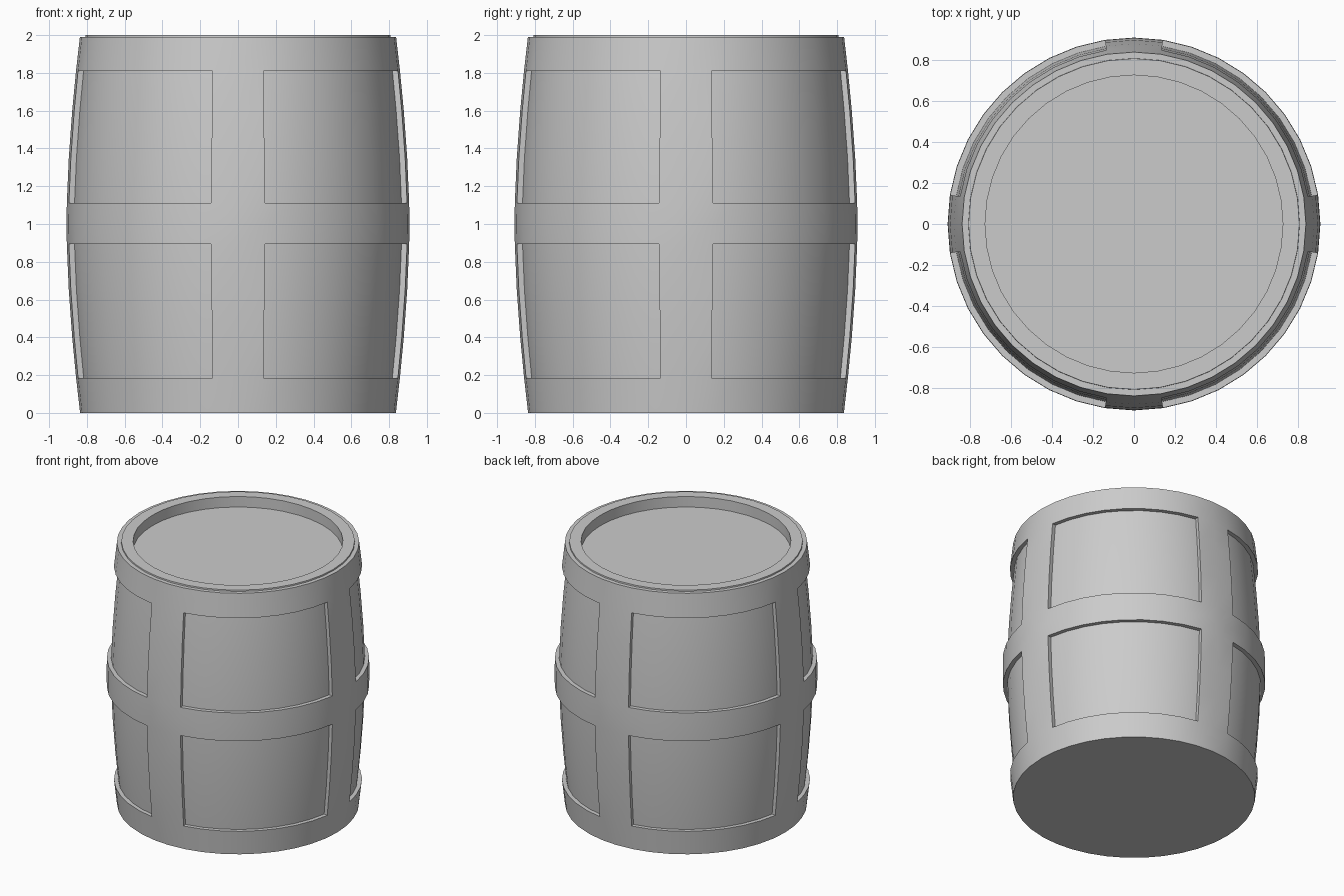
import bpy, bmesh
from math import sin, cos, tau, radians

if "Cube" in bpy.data.objects:
    bpy.data.objects.remove(bpy.data.objects["Cube"])

N = 40          # sides; each strut is two sides wide
DEPTH = 0.03    # how far the frame stands proud of the body


def bulge(z):
    """Outer radius of the barrel at height z."""
    return 0.908 - 0.072 * abs(z - 1) ** 1.7


def ring(bm, r, z):
    return [bm.verts.new((r * cos(tau * i / N), r * sin(tau * i / N), z)) for i in range(N)]


def finish(bm, name):
    bmesh.ops.recalc_face_normals(bm, faces=bm.faces)
    mesh = bpy.data.meshes.new(name)
    bm.to_mesh(mesh)
    bm.free()
    ob = bpy.data.objects.new(name, mesh)
    bpy.context.collection.objects.link(ob)
    bpy.ops.object.select_all(action='DESELECT')
    ob.select_set(True)
    bpy.context.view_layer.objects.active = ob
    bpy.ops.object.shade_smooth_by_angle(angle=radians(30))


# Inner body with raised lip and sunken lid
heights = [0.02, 0.185, 0.4, 0.65, 0.895, 1.0, 1.11, 1.35, 1.6, 1.81, 2.0]
profile = [(bulge(z) - DEPTH, z) for z in heights] + [(0.725, 2.0), (0.725, 1.92)]
bm = bmesh.new()
rings = [ring(bm, r, z) for r, z in profile]
for a, b in zip(rings, rings[1:]):
    for i in range(N):
        j = (i + 1) % N
        bm.faces.new((a[i], a[j], b[j], b[i]))
bm.faces.new(rings[0])
bm.faces.new(rings[-1])
finish(bm, "barrel_body")

# Frame of three hoops and four upright struts, with eight open windows
heights = [0, 0.185, 0.4, 0.65, 0.895, 1.0, 1.11, 1.35, 1.6, 1.81, 1.99]
bm = bmesh.new()
rings = [ring(bm, bulge(z), z) for z in heights]
for k, (a, b) in enumerate(zip(rings, rings[1:])):
    hoop = k in (0, 4, 5, 9)
    for i in range(N):
        j = (i + 1) % N
        strut = i % 10 in (0, 9)
        if hoop or strut:
            bm.faces.new((a[i], a[j], b[j], b[i]))
bm.faces.new(rings[0])
bmesh.ops.delete(bm, geom=[v for v in bm.verts if not v.link_faces], context='VERTS')

# Window and top edges turned inward to the body
edges = [e for e in bm.edges if e.is_boundary]
new = bmesh.ops.extrude_edge_only(bm, edges=edges)["geom"]
for v in new:
    if isinstance(v, bmesh.types.BMVert):
        r = v.co.xy.length
        s = (r - DEPTH - 0.005) / r
        v.co.x *= s
        v.co.y *= s
finish(bm, "barrel_frame")
